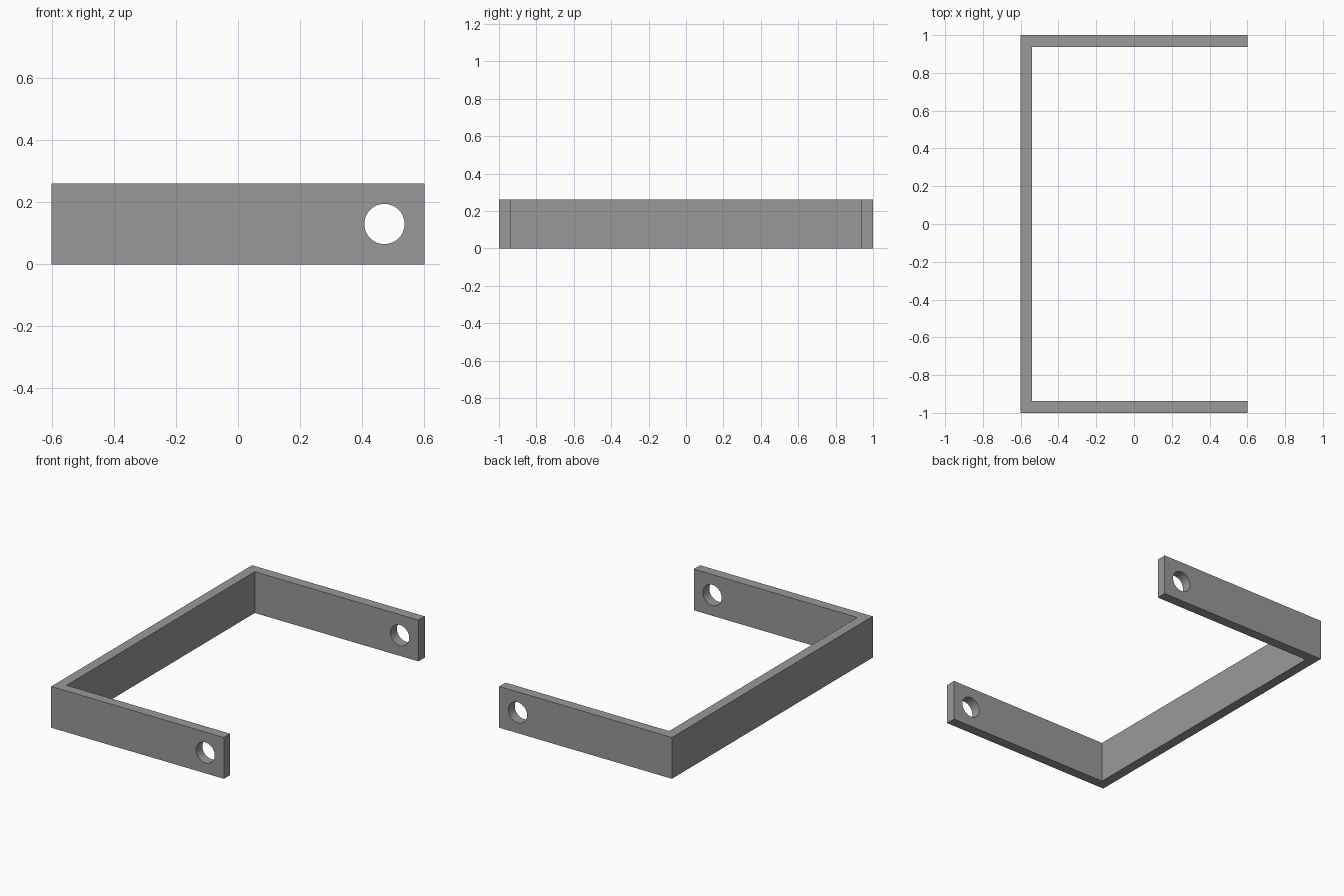
import bpy, bmesh, math

if "Cube" in bpy.data.objects:
    bpy.data.objects.remove(bpy.data.objects["Cube"])

HX, HY, H, T = 0.602, 1.0, 0.26, 0.063   # half length, half width, height, wall
HOLE_X, HOLE_R = 0.473, 0.065

# U-shaped strap: outline extruded upward
half = [(HX, HY - T), (HX, HY), (-HX, HY)]
inner = (-HX + T, HY - T)
outline = half + [(x, -y) for x, y in reversed(half)] + [(inner[0], -inner[1]), inner]
bm = bmesh.new()
face = bm.faces.new([bm.verts.new((x, y, 0)) for x, y in outline])
ext = bmesh.ops.extrude_face_region(bm, geom=[face])
bmesh.ops.translate(bm, vec=(0, 0, H),
                    verts=[v for v in ext["geom"] if isinstance(v, bmesh.types.BMVert)])
bmesh.ops.recalc_face_normals(bm, faces=bm.faces)
mesh = bpy.data.meshes.new("u_bracket")
bm.to_mesh(mesh)
bm.free()
bracket = bpy.data.objects.new("u_bracket", mesh)
bpy.context.collection.objects.link(bracket)

# Dark grey metal
metal = bpy.data.materials.new("dark_metal")
metal.diffuse_color = (0.32, 0.32, 0.32, 1)
metal.use_nodes = True
metal.node_tree.nodes["Principled BSDF"].inputs["Base Color"].default_value = metal.diffuse_color
mesh.materials.append(metal)

# Pin hole drilled through both arms
bpy.ops.mesh.primitive_cylinder_add(vertices=48, radius=HOLE_R, depth=2.4,
                                    location=(HOLE_X, 0, H / 2),
                                    rotation=(math.pi / 2, 0, 0))
cutter = bpy.context.object
cutter.name = "hole_cutter"
cutter.hide_render = True
cutter.data.materials.append(metal)
mod = bracket.modifiers.new("pin_holes", "BOOLEAN")
mod.operation = "DIFFERENCE"
mod.solver = "EXACT"
mod.object = cutter

bpy.ops.object.select_all(action="DESELECT")
bracket.select_set(True)
bpy.context.view_layer.objects.active = bracket
bpy.ops.object.modifier_apply(modifier=mod.name)
bpy.data.objects.remove(cutter)

# Smooth hole walls, crisp strap edges
bpy.ops.object.shade_smooth_by_angle(angle=math.radians(30))
